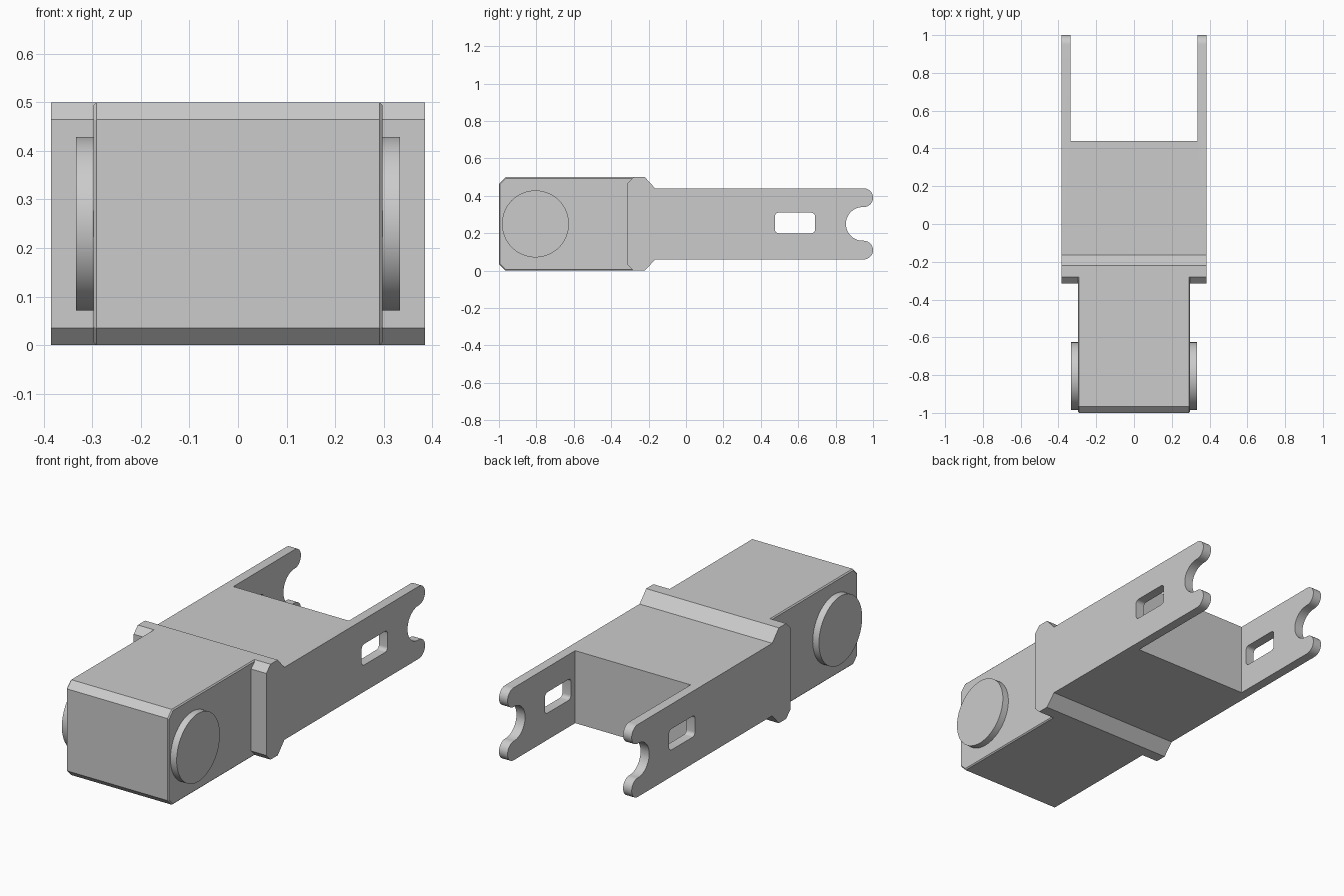
import bpy
import bmesh
from math import radians, sin, cos
from mathutils import Matrix

if "Cube" in bpy.data.objects:
    bpy.data.objects.remove(bpy.data.objects["Cube"])

grey = bpy.data.materials.new("plain_grey")
grey.use_nodes = True
colour = (0.6, 0.6, 0.6, 1)
grey.diffuse_color = colour
grey.node_tree.nodes["Principled BSDF"].inputs["Base Color"].default_value = colour

MID = 0.25  # height of the lengthwise axis


def arc(y, z, r, start, end, steps):
    """Points of an arc in the side plane, angles in degrees."""
    angles = [radians(start + (end - start) * i / steps) for i in range(steps + 1)]
    return [(y + r * cos(a), z + r * sin(a)) for a in angles]


def mirrored(upper):
    """Close an upper outline, given as height above the axis, with its mirror."""
    return [(y, MID + h) for y, h in upper] + [(y, MID - h) for y, h in reversed(upper)]


def prism(name, outline, x0, x1, bevel=0):
    """Extrude a side outline across the width."""
    bm = bmesh.new()
    cap = bm.faces.new([bm.verts.new((x0, y, z)) for y, z in outline])
    made = bmesh.ops.extrude_face_region(bm, geom=[cap])["geom"]
    bmesh.ops.translate(bm, vec=(x1 - x0, 0, 0),
                        verts=[v for v in made if isinstance(v, bmesh.types.BMVert)])
    bmesh.ops.recalc_face_normals(bm, faces=bm.faces)
    if bevel:
        rims = [e for e in bm.edges if abs(e.verts[0].co.x - e.verts[1].co.x) < 1e-5]
        bmesh.ops.bevel(bm, geom=rims, offset=bevel, segments=1, affect='EDGES')
    mesh = bpy.data.meshes.new(name)
    bm.to_mesh(mesh)
    bm.free()
    mesh.materials.append(grey)
    obj = bpy.data.objects.new(name, mesh)
    bpy.context.collection.objects.link(obj)
    return obj


def select(obj):
    bpy.ops.object.select_all(action='DESELECT')
    obj.select_set(True)
    bpy.context.view_layer.objects.active = obj


def cut(target, cutter):
    mod = target.modifiers.new("cut", 'BOOLEAN')
    mod.operation = 'DIFFERENCE'
    mod.solver = 'EXACT'
    mod.object = cutter
    select(target)
    bpy.ops.object.modifier_apply(modifier=mod.name)
    bpy.data.objects.remove(cutter)


# Housing: chamfered collar, slimmer body and round-tipped, notched arms
tip = arc(0.95, 0.14, 0.05, 90, -90, 20)
notch = arc(0.945, 0, 0.09, 90, 180, 20)
housing = prism("housing", mirrored(
    [(-0.315, 0.215), (-0.28, 0.25), (-0.22, 0.25), (-0.165, 0.19)] + tip + notch[:-1]
    ), -0.385, 0.385)

# Open space between the arms
cut(housing, prism("arm_gap", [(0.44, -0.2), (1.2, -0.2), (1.2, 0.7), (0.44, 0.7)],
                   -0.335, 0.335))

# Rounded slot through both arms
slot = (arc(0.67, 0.29, 0.02, 0, 90, 5) + arc(0.495, 0.29, 0.02, 90, 180, 5)
        + arc(0.495, 0.22, 0.02, 180, 270, 5) + arc(0.67, 0.22, 0.02, 270, 360, 5))
cut(housing, prism("slot_cutter", slot, -0.6, 0.6))

# Front block with chamfered nose and finely broken edges
prism("front_block", mirrored([(-1, 0.215), (-0.965, 0.25), (-0.27, 0.25)]),
      -0.297, 0.297, bevel=0.006)

# Round pivot discs on both sides of the block
discs = [prism(side + "_pivot_disc", arc(-0.805, MID, 0.179, 0, 354.375, 63),
               sign * 0.28, sign * 0.333)
         for side, sign in (("left", 1), ("right", -1))]

for obj in [housing] + discs:
    select(obj)
    bpy.ops.object.shade_smooth_by_angle(angle=radians(25))
